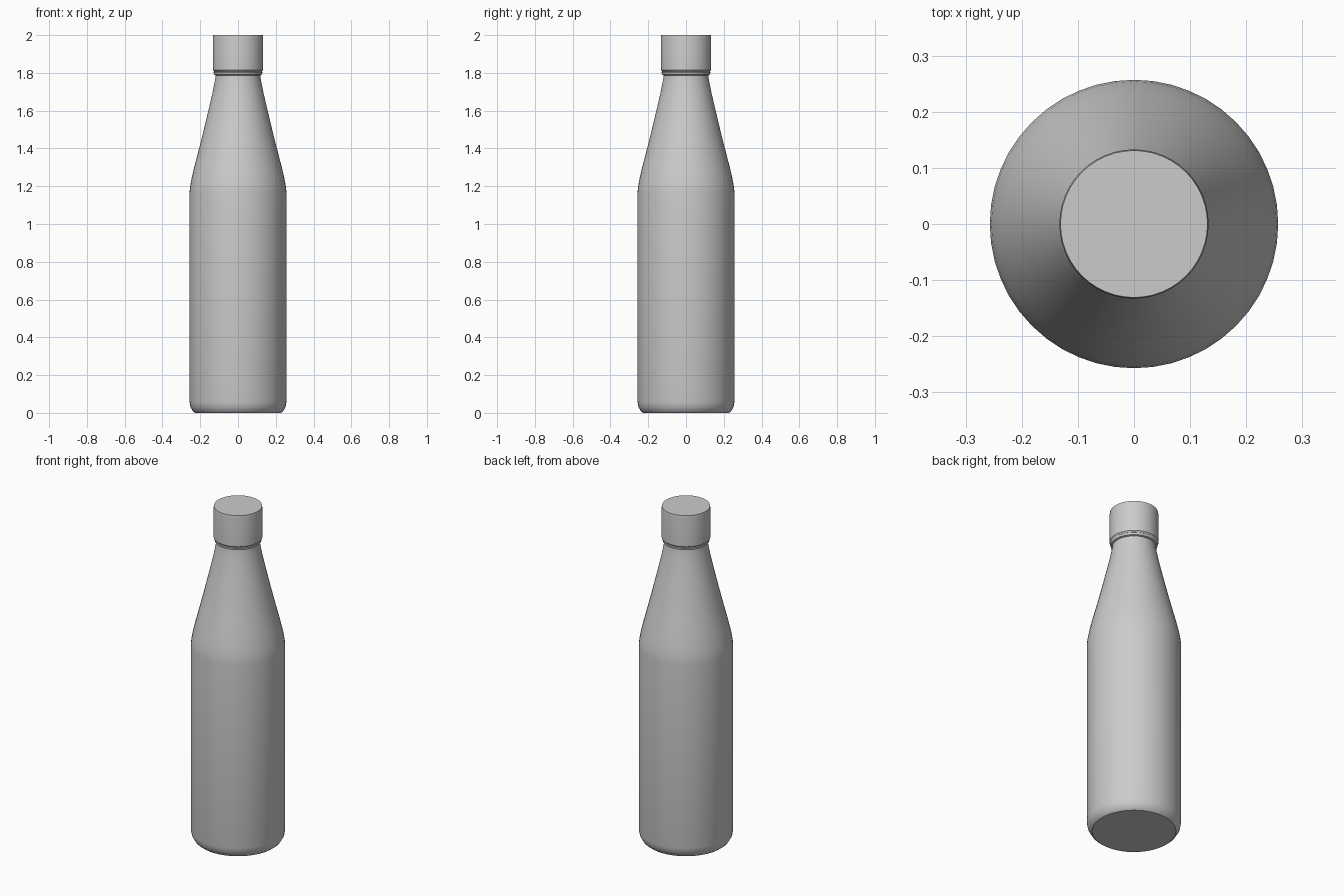
import bpy, bmesh
from math import sin, cos, tau, radians

if "Cube" in bpy.data.objects:
    bpy.data.objects.remove(bpy.data.objects["Cube"])


def lathe(name, profile, sides=48):
    """Revolve (radius, height) points around z and close both ends."""
    bm = bmesh.new()
    rings = [[bm.verts.new((r * cos(tau * i / sides), r * sin(tau * i / sides), z))
              for i in range(sides)] for r, z in profile]
    for a, b in zip(rings, rings[1:]):
        for i in range(sides):
            j = (i + 1) % sides
            bm.faces.new((a[i], a[j], b[j], b[i]))
    bm.faces.new(rings[0][::-1])
    bm.faces.new(rings[-1])
    mesh = bpy.data.meshes.new(name)
    bm.to_mesh(mesh)
    bm.free()
    obj = bpy.data.objects.new(name, mesh)
    bpy.context.collection.objects.link(obj)
    bpy.ops.object.select_all(action='DESELECT')
    obj.select_set(True)
    bpy.context.view_layer.objects.active = obj
    bpy.ops.object.shade_smooth_by_angle(angle=radians(30))
    return obj


# Body with chamfered foot, straight wall, long tapering shoulder and neck
lathe("bottle_body", [
    (0.228, 0.0), (0.238, 0.008), (0.252, 0.032), (0.257, 0.06),
    (0.257, 1.165), (0.254, 1.195), (0.246, 1.24), (0.232, 1.30),
    (0.206, 1.40), (0.181, 1.50), (0.157, 1.60), (0.136, 1.69),
    (0.124, 1.75), (0.118, 1.785), (0.116, 1.82)])

# Tamper ring under the cap
lathe("cap_ring", [(0.118, 1.787), (0.127, 1.791), (0.129, 1.803), (0.122, 1.808)])

# Cap
lathe("cap", [(0.126, 1.806), (0.133, 1.814), (0.133, 1.985), (0.131, 2.0)])
